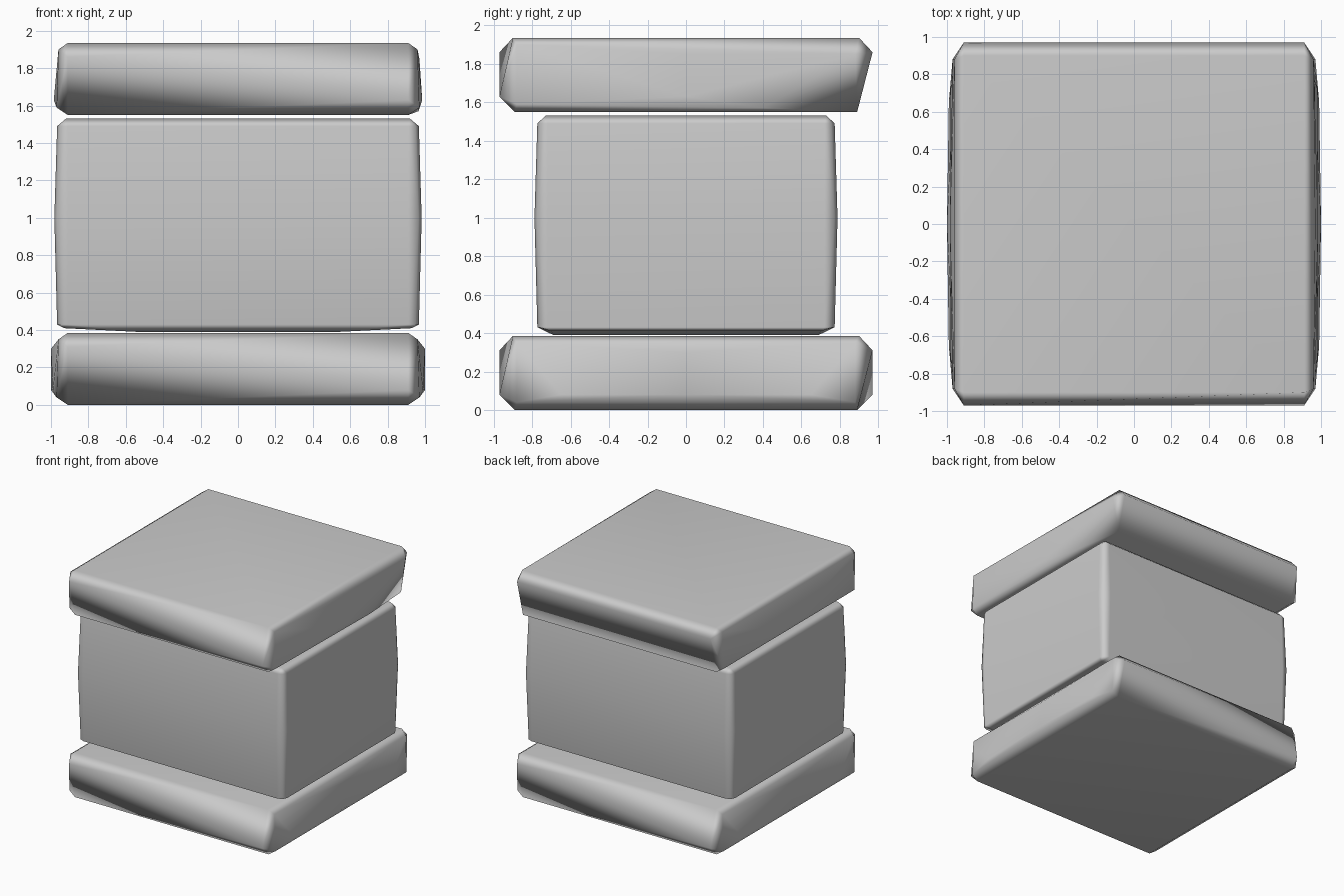
import bpy, bmesh
from math import radians

if "Cube" in bpy.data.objects:
    bpy.data.objects.remove(bpy.data.objects["Cube"])

SIGNS = [(sx, sy) for sx in (-1, 1) for sy in (-1, 1)]


def hull_block(name, pts, z=0.0):
    """Worn stone block: smooth-shaded convex hull of its chamfer points."""
    bm = bmesh.new()
    for x, y, h in pts:
        bm.verts.new((x, y, h + z))
    res = bmesh.ops.convex_hull(bm, input=bm.verts[:])
    junk = {g for g in res["geom_interior"] + res["geom_unused"]
            if isinstance(g, bmesh.types.BMVert)}
    bmesh.ops.delete(bm, geom=list(junk), context="VERTS")
    bmesh.ops.dissolve_limit(bm, angle_limit=radians(1), verts=bm.verts[:], edges=bm.edges[:])
    bmesh.ops.recalc_face_normals(bm, faces=bm.faces[:])
    for f in bm.faces:
        f.smooth = True
    me = bpy.data.meshes.new(name)
    bm.to_mesh(me)
    bm.free()
    ob = bpy.data.objects.new(name, me)
    bpy.context.collection.objects.link(ob)
    ob.modifiers.new("even_shading", "WEIGHTED_NORMAL")
    return ob


def slab_points(bulge, ridge, chipped):
    """ridge[(sx, sy)] = height of the front/back ridge at that end."""
    pts = []
    for sx, sy in SIGNS:
        pts += [(0.91 * sx, 0.90 * sy, 0.385), (0.91 * sx, 0.89 * sy, 0),
                (0.96 * sx, 0.88 * sy, 0.35 if not (chipped and sx == sy == 1) else 0.30),
                (0.91 * sx, 0.97 * sy, ridge[sx, sy])]
        if chipped and sx == sy == 1:
            pts.append((0.965, 0.40, 0.02))
        else:
            pts += [(0.97 * sx, 0.88 * sy, 0.04),
                    ((bulge - 0.01) * sx, 0.65 * sy, 0.08)]
    # bowed left and right faces
    for sx in (-1, 1):
        pts += [(bulge * sx, 0, 0.08), ((2 * bulge - 1) * sx, 0, 0.30)]
    return pts


# base slab: twisted ridges on front and back
base_ridge = {(-1, -1): 0.31, (1, -1): 0.08, (-1, 1): 0.08, (1, 1): 0.31}
hull_block("base_slab", slab_points(1.0, base_ridge, False))

# cap slab: same stone with a chipped back right corner
cap_ridge = {(-1, -1): 0.31, (1, -1): 0.08, (-1, 1): 0.31, (1, 1): 0.31}
hull_block("cap_slab", slab_points(0.985, cap_ridge, True), 1.55)

# middle block: slightly bowed on every side
core = []
for sx, sy in SIGNS:
    core += [(0.92 * sx, 0.73 * sy, 1.53), (0.53 * sx, 0.69 * sy, 0.39),
             (0.93 * sx, 0.70 * sy, 0.41)]
    for z, g in ((0.43, 0), (1.0, 0.015), (1.49, 0)):
        core += [((0.967 + g) * sx, 0.72 * sy, z), (0.91 * sx, (0.773 + g) * sy, z),
                 ((0.95 + g) * sx, (0.757 + g) * sy, z)]
hull_block("middle_block", core)
